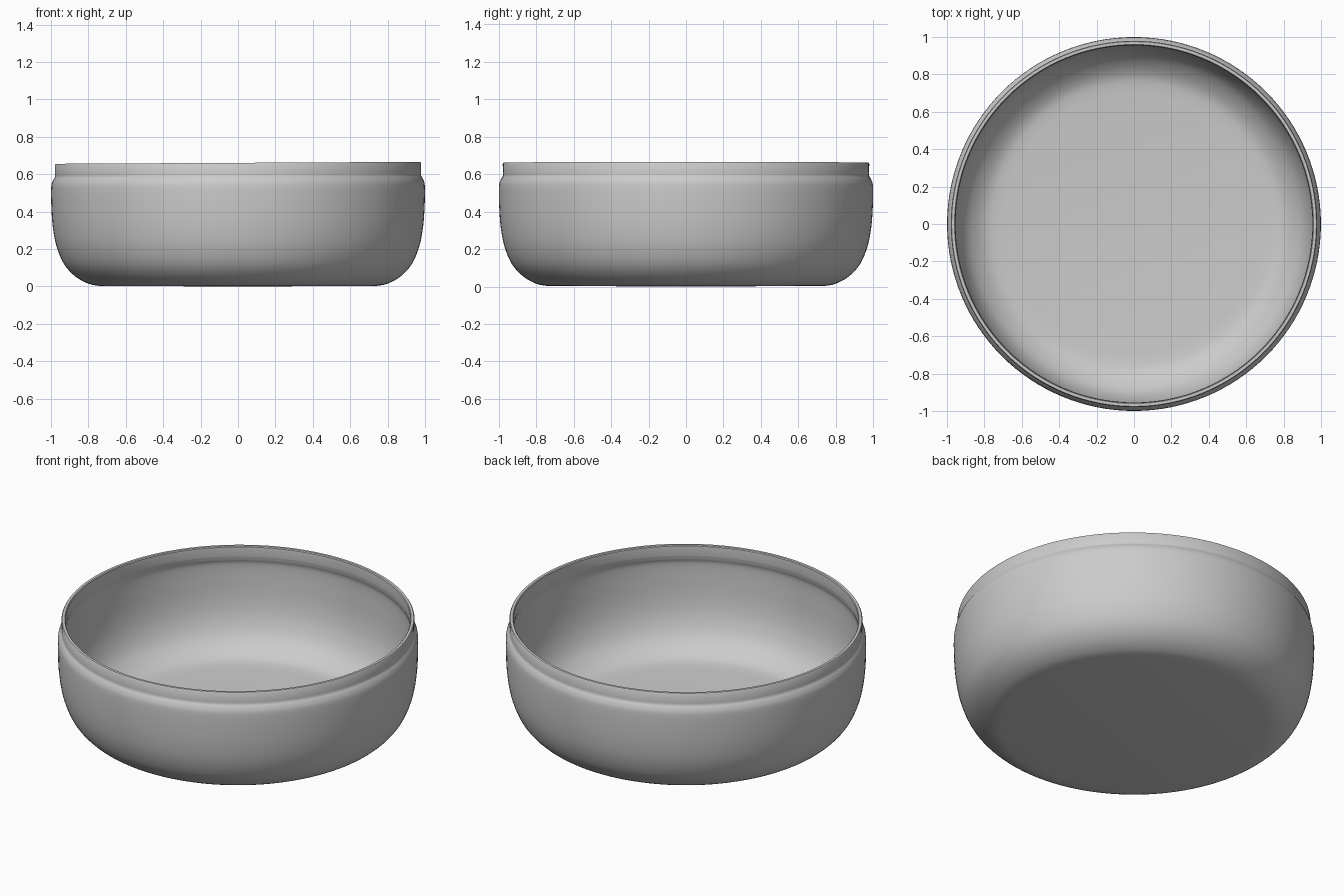
import bpy, bmesh, math

if "Cube" in bpy.data.objects:
    bpy.data.objects.remove(bpy.data.objects["Cube"])

SEGMENTS = 128


def smooth_curve(points, steps=4):
    """Catmull-Rom curve through (radius, height) points."""
    pts = [points[0]] + points + [points[-1]]
    out = []
    for a, b, c, d in zip(pts, pts[1:], pts[2:], pts[3:]):
        for s in range(steps):
            t = s / steps
            out.append(tuple(
                0.5 * (2 * q + (r - p) * t + (2 * p - 5 * q + 4 * r - u) * t * t
                       + (3 * q - p - 3 * r + u) * t ** 3)
                for p, q, r, u in zip(a, b, c, d)))
    return out + [points[-1]]


def lathe(name, profile):
    """Revolve a profile whose two ends lie on the z axis."""
    bm = bmesh.new()
    rings = []
    for r, z in profile:
        if r < 1e-5:
            rings.append([bm.verts.new((0, 0, z))] * SEGMENTS)
        else:
            rings.append([bm.verts.new((r * math.cos(2 * math.pi * i / SEGMENTS),
                                        r * math.sin(2 * math.pi * i / SEGMENTS), z))
                          for i in range(SEGMENTS)])
    for lo, hi in zip(rings, rings[1:]):
        for i in range(SEGMENTS):
            j = (i + 1) % SEGMENTS
            bm.faces.new(list(dict.fromkeys((lo[i], lo[j], hi[j], hi[i]))))
    # Slightly uneven, hand-made rim height
    for v in bm.verts:
        v.co.z *= 1 + 0.008 * v.co.x
    bmesh.ops.recalc_face_normals(bm, faces=bm.faces)
    mesh = bpy.data.meshes.new(name)
    bm.to_mesh(mesh)
    bm.free()
    obj = bpy.data.objects.new(name, mesh)
    bpy.context.collection.objects.link(obj)
    return obj


# Outer belly: flat base, round lower corner, shoulder under the rim
outer = smooth_curve([(0.74, 0.003), (0.80, 0.015), (0.87, 0.054), (0.93, 0.12),
                      (0.97, 0.215), (0.99, 0.32), (0.998, 0.43), (0.999, 0.53),
                      (0.992, 0.565), (0.979, 0.588)])

# Upright rim collar with a narrow flat top
rim = [(0.978, 0.60), (0.979, 0.655), (0.975, 0.661), (0.960, 0.661), (0.956, 0.656)]

# Inside wall: follows the shoulder and curves into the floor
inner = smooth_curve([(0.954, 0.60), (0.960, 0.575), (0.969, 0.54), (0.968, 0.43),
                      (0.960, 0.32), (0.940, 0.225), (0.902, 0.14), (0.845, 0.08),
                      (0.78, 0.043), (0.70, 0.032)])

bowl = lathe("bowl", [(0, 0)] + outer + rim + inner + [(0, 0.03)])

bpy.context.view_layer.objects.active = bowl
bowl.select_set(True)
bpy.ops.object.shade_smooth_by_angle(angle=math.radians(35))
